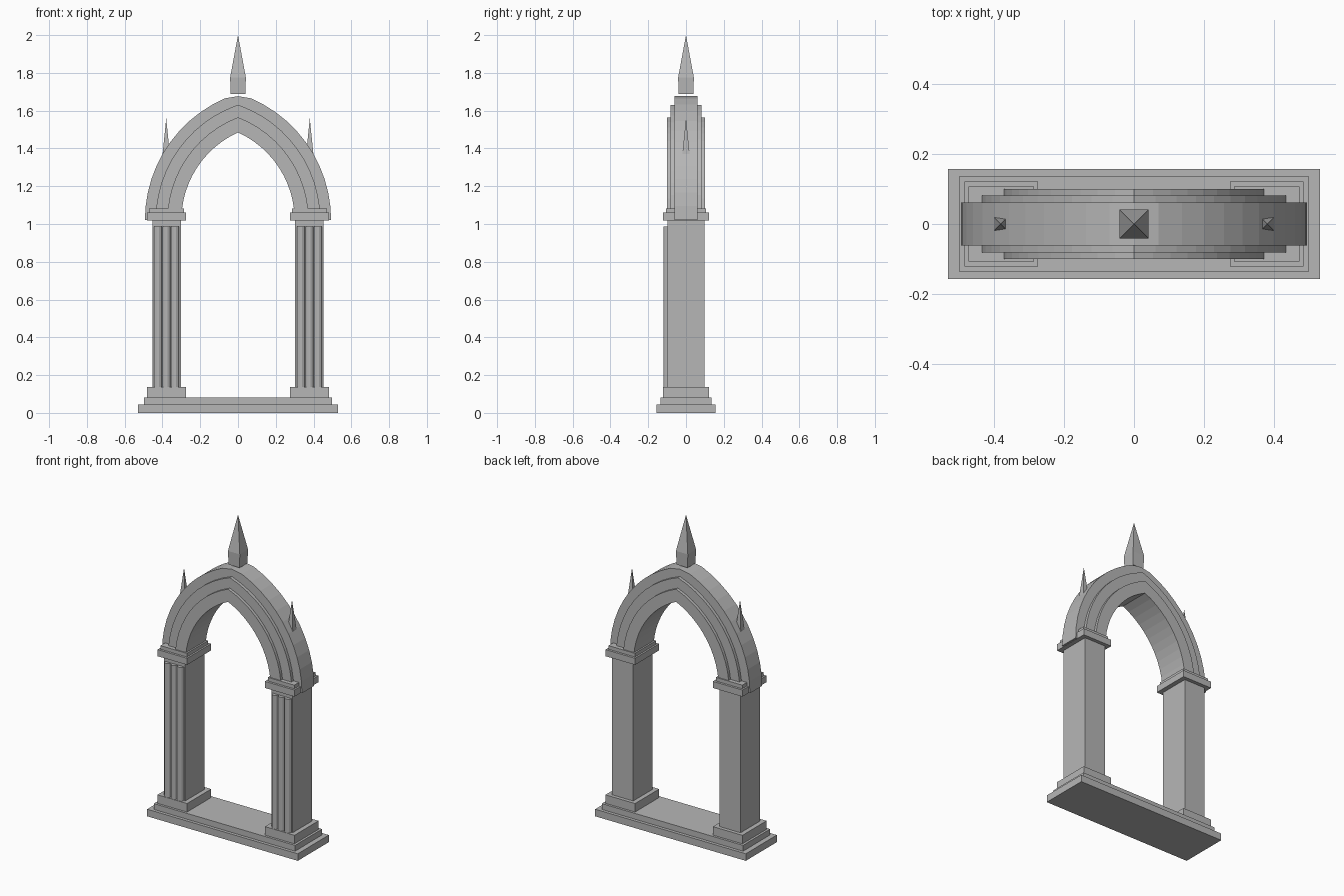
import bpy, bmesh, math

cube = bpy.data.objects.get("Cube")
if cube:
    bpy.data.objects.remove(cube, do_unlink=True)

stone = bpy.data.materials.new("grey_stone")
stone.use_nodes = True
GREY = (0.47, 0.47, 0.47, 1)
stone.diffuse_color = GREY
stone.node_tree.nodes["Principled BSDF"].inputs["Base Color"].default_value = GREY


def finish(name, bm):
    bmesh.ops.recalc_face_normals(bm, faces=bm.faces)
    mesh = bpy.data.meshes.new(name)
    bm.to_mesh(mesh)
    bm.free()
    mesh.materials.append(stone)
    obj = bpy.data.objects.new(name, mesh)
    bpy.context.collection.objects.link(obj)
    return obj


def block(name, x, half_x, half_y, z0, z1):
    bm = bmesh.new()
    bmesh.ops.create_cube(bm, size=1)
    for v in bm.verts:
        v.co = (x + v.co.x * 2 * half_x, v.co.y * 2 * half_y,
                z0 + (v.co.z + 0.5) * (z1 - z0))
    return finish(name, bm)


def lathe(name, x, y, profile, sides, turn=0):
    """Straight-sided solid from (radius, height) pairs; radius 0 closes to a tip."""
    bm = bmesh.new()
    rings = []
    for r, z in profile:
        if r == 0:
            rings.append([bm.verts.new((x, y, z))] * sides)
        else:
            rings.append([bm.verts.new((x + r * math.cos(turn + math.tau * i / sides),
                                        y + r * math.sin(turn + math.tau * i / sides), z))
                          for i in range(sides)])
    for a, b in zip(rings, rings[1:]):
        for i in range(sides):
            j = (i + 1) % sides
            bm.faces.new(list(dict.fromkeys((a[i], a[j], b[j], b[i]))))
    for ring in (rings[0], rings[-1]):
        if len(set(ring)) > 2:
            bm.faces.new(ring)
    return finish(name, bm)


# Pointed arch: two arcs struck from centres past the middle line
SPRING, OFFSET, STEPS = 1.02, 0.21, 12


def pointed_arc(half_span, top):
    r = half_span + OFFSET
    end = math.acos(OFFSET / r)
    half = [(r * math.cos(end * i / STEPS) - OFFSET,
             min(top, SPRING + r * math.sin(end * i / STEPS))) for i in range(STEPS + 1)]
    return half + [(-x, z) for x, z in reversed(half[:-1])]


def arch_ring(name, inner, outer, half_y, top=2):
    bm = bmesh.new()
    sections = []
    for (xi, zi), (xo, zo) in zip(pointed_arc(inner, 2), pointed_arc(outer, top)):
        corners = ((xi, -half_y, zi), (xo, -half_y, zo), (xo, half_y, zo), (xi, half_y, zi))
        sections.append([bm.verts.new(c) for c in corners])
    for a, b in zip(sections, sections[1:]):
        for i in range(4):
            j = (i + 1) % 4
            bm.faces.new((a[i], a[j], b[j], b[i]))
    bm.faces.new(sections[0])
    bm.faces.new(sections[-1])
    return finish(name, bm)


# Stepped plinth
block("plinth_lower", 0, 0.53, 0.156, 0, 0.045)
block("plinth_upper", 0, 0.497, 0.136, 0.045, 0.082)

# Pillars, with three slim shafts on the front face, and side pinnacles
for side, s in (("left", 1), ("right", -1)):
    x = s * 0.378
    block(side + "_pillar_base", x, 0.104, 0.121, 0.082, 0.136)
    block(side + "_pillar", x, 0.075, 0.098, 0.136, 1.018)
    block(side + "_capital_lower", x, 0.104, 0.121, 1.018, 1.06)
    block(side + "_capital_upper", x, 0.093, 0.107, 1.06, 1.083)
    for k in (-1, 0, 1):
        lathe(f"{side}_shaft_{k + 2}", x + k * 0.045, -0.098,
              [(0.022, 0.136), (0.022, 0.987)], 12, math.pi / 12)
    lathe(side + "_pinnacle", s * 0.38, 0,
          [(0.03, 1.35), (0, 1.56)], 4, math.pi / 4)

# Three stepped arch orders
arch_ring("arch_inner_order", 0.3, 0.374, 0.1)
arch_ring("arch_middle_order", 0.374, 0.436, 0.081)
arch_ring("arch_outer_order", 0.436, 0.493, 0.061, 1.677)

# Crowning finial
lathe("crown_finial", 0, 0, [(0.055, 1.688), (0.059, 1.775), (0, 2)], 4, math.pi / 4)
